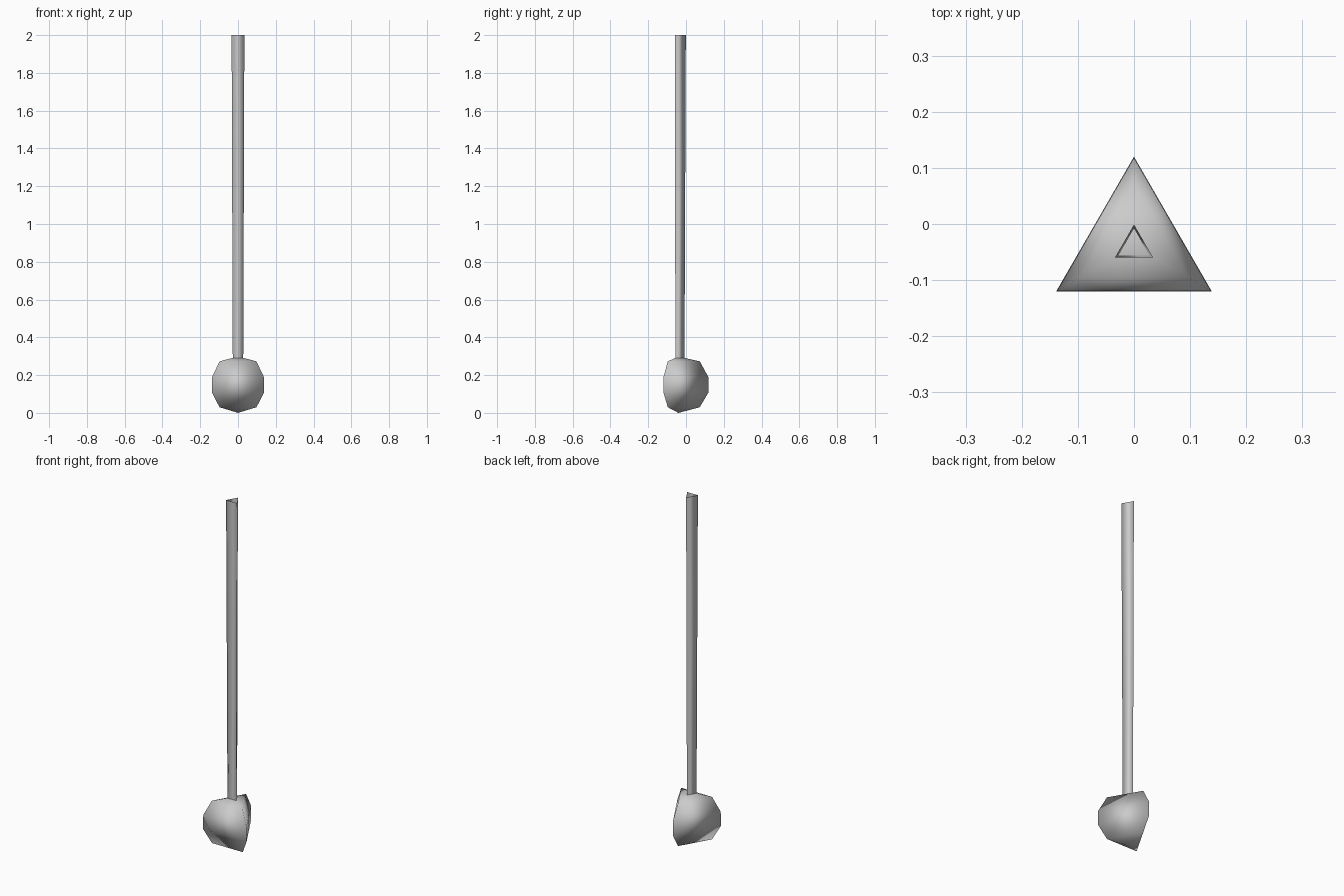
import bpy
import bmesh
import math

if "Cube" in bpy.data.objects:
    bpy.data.objects.remove(bpy.data.objects["Cube"])

SIDES = 3
AXIS_Y = -0.04  # shared axis of the triangular shapes; one corner points to +y


def loft(name, rings, poles=None):
    """Stack triangular rings given as (radius, z), optionally closed by (bottom, top) poles."""
    bm = bmesh.new()
    loops = []
    for r, z in rings:
        loops.append([bm.verts.new((r * math.cos(a), AXIS_Y + r * math.sin(a), z))
                      for a in (math.pi / 2 + 2 * math.pi * i / SIDES for i in range(SIDES))])
    for lo, hi in zip(loops, loops[1:]):
        for i in range(SIDES):
            j = (i + 1) % SIDES
            bm.faces.new((lo[i], lo[j], hi[j], hi[i]))
    if poles:
        for z, loop in zip(poles, (loops[0], loops[-1])):
            tip = bm.verts.new((0, AXIS_Y, z))
            for i in range(SIDES):
                bm.faces.new((loop[i], loop[(i + 1) % SIDES], tip))
        bmesh.ops.recalc_face_normals(bm, faces=bm.faces[:])
    for f in bm.faces:
        f.smooth = True
    mesh = bpy.data.meshes.new(name)
    bm.to_mesh(mesh)
    bm.free()
    obj = bpy.data.objects.new(name, mesh)
    bpy.context.collection.objects.link(obj)
    return obj


# Three-sided ball at the base
loft("base_ball", [(0.113, 0.03), (0.16, 0.11), (0.158, 0.19), (0.113, 0.273)],
     poles=(0.0, 0.298))

# Open, slightly tapered triangular tube
loft("rod", [(0.032, 0.288), (0.039, 2.0)])
